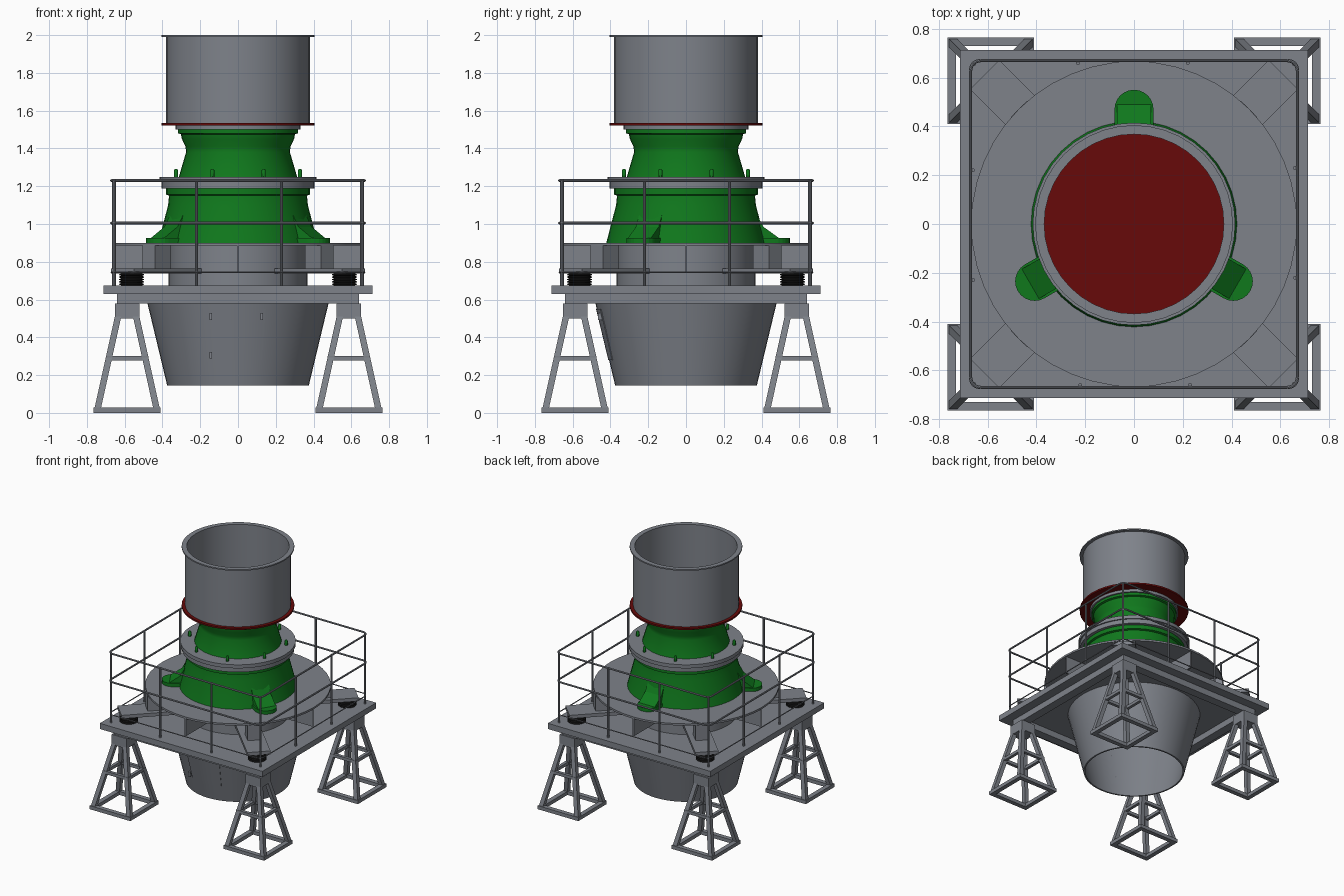
import bpy, bmesh
from math import pi, sin, cos, radians
from mathutils import Vector, Matrix

if "Cube" in bpy.data.objects:
    bpy.data.objects.remove(bpy.data.objects["Cube"])


def mat(name, rgb):
    m = bpy.data.materials.new(name)
    m.diffuse_color = (*rgb, 1)
    m.use_nodes = True
    m.node_tree.nodes["Principled BSDF"].inputs["Base Color"].default_value = m.diffuse_color
    return m


GREEN = mat("green_paint", (0.005, 0.19, 0.012))
RED = mat("red_seal", (0.135, 0.003, 0.003))
BLACK = mat("rubber", (0.01, 0.01, 0.01))
STEEL = mat("grey_steel", (0.21, 0.225, 0.255))


def finish(bm, name, material=STEEL, smooth=False):
    bmesh.ops.remove_doubles(bm, verts=bm.verts, dist=1e-5)
    bmesh.ops.recalc_face_normals(bm, faces=bm.faces)
    me = bpy.data.meshes.new(name)
    bm.to_mesh(me)
    bm.free()
    ob = bpy.data.objects.new(name, me)
    bpy.context.collection.objects.link(ob)
    me.materials.append(material)
    if smooth:
        bpy.ops.object.select_all(action='DESELECT')
        ob.select_set(True)
        bpy.context.view_layer.objects.active = ob
        bpy.ops.object.shade_smooth_by_angle(angle=radians(30))
    return ob


def lathe(name, profile, material=STEEL, at=(0, 0), segs=40, start=0, sweep=2 * pi):
    # Revolve (radius, z) points about a vertical axis
    bm = bmesh.new()
    vs = [bm.verts.new((r * cos(start), r * sin(start), z)) for r, z in profile]
    es = [bm.edges.new(p) for p in zip(vs, vs[1:])]
    bmesh.ops.spin(bm, geom=vs + es, cent=(0, 0, 0), axis=(0, 0, 1), angle=sweep, steps=segs)
    bmesh.ops.remove_doubles(bm, verts=bm.verts, dist=1e-5)
    if sweep < 6:
        bmesh.ops.holes_fill(bm, edges=bm.edges, sides=0)
    bmesh.ops.translate(bm, vec=(*at, 0), verts=bm.verts)
    return finish(bm, name, material, True)


def prism(name, pts, vec, rot=0, material=STEEL):
    # Extrude a flat outline along vec, then turn it about z
    bm = bmesh.new()
    f = bm.faces.new([bm.verts.new(p) for p in pts])
    ext = bmesh.ops.extrude_face_region(bm, geom=[f])["geom"]
    bmesh.ops.translate(bm, vec=vec, verts=[v for v in ext if isinstance(v, bmesh.types.BMVert)])
    bmesh.ops.rotate(bm, matrix=Matrix.Rotation(rot, 3, 'Z'), verts=bm.verts)
    return finish(bm, name, material)


def box(name, x, y, z, rot=0, material=STEEL, lean=(0, 0)):
    pts = [(x[0], y[0], z[0]), (x[1], y[0], z[0]), (x[1], y[1], z[0]), (x[0], y[1], z[0])]
    return prism(name, pts, (*lean, z[1] - z[0]), rot, material)


def pipes(name, segments, radius):
    # Straight round bars between point pairs, joined in one object
    bm = bmesh.new()
    for a, b in segments:
        d = b - a
        m = Matrix.Translation((a + b) / 2) @ d.to_track_quat('Z', 'Y').to_matrix().to_4x4()
        bmesh.ops.create_cone(bm, cap_ends=True, segments=8, radius1=radius,
                              radius2=radius, depth=d.length, matrix=m)
    return finish(bm, name, smooth=True)


# Feed hopper and seal
lathe("feed_hopper", [(.368, 1.535), (.38, 1.535), (.38, 1.99), (.405, 1.99), (.405, 2),
                      (.368, 2), (.368, 1.535)])
lathe("hopper_seal", [(0, 1.522), (.405, 1.522), (.405, 1.535), (0, 1.535)], RED)
lathe("top_ring", [(0, 1.5), (.33, 1.5), (.33, 1.522), (0, 1.522)])

# Crusher body
lathe("upper_shell", [(0, 1.5), (.317, 1.5), (.317, 1.48), (.302, 1.475), (.297, 1.45),
                      (.278, 1.41), (.275, 1.38), (.313, 1.25), (0, 1.25)], GREEN)
lathe("clamp_flange", [(0, 1.25), (.415, 1.25), (.415, 1.222), (.405, 1.222), (.405, 1.187), (0, 1.187)])
lathe("lower_shell", [(0, 1.187), (.38, 1.187), (.38, 1.155), (.365, 1.15), (.37, 1.1),
                      (.422, .9), (0, .9)], GREEN)
for i in range(8):
    a = radians(22.5 + 45 * i)
    lathe("flange_pin", [(0, 1.25), (.011, 1.25), (.011, 1.283), (.006, 1.292), (0, 1.292)],
          GREEN, (.355 * cos(a), .355 * sin(a)), 12)

# Support lugs: rounded pad with a wedge against the shell
for deg in (90, 210, 330):
    arc = [(.47 + .08 * cos(t), .08 * sin(t), .9) for t in [-pi / 2 + pi * k / 12 for k in range(13)]]
    prism("lug_pad", [(.36, -.08, .9)] + arc + [(.36, .08, .9)], (0, 0, .027), radians(deg), GREEN)
    prism("lug_wedge", [(.33, -.07, .92), (.5, -.07, .92), (.41, -.07, .985), (.375, -.07, 1.05), (.33, -.07, 1.05)],
          (0, .14, 0), radians(deg), GREEN)

# Deck disc, drum and radial ribs
lathe("deck_disc", [(0, .885), (.667, .885), (.667, .9), (0, .9)], segs=48)
lathe("deck_drum", [(0, .675), (.367, .675), (.367, .885), (0, .885)])
for k in range(4):
    a = k * pi / 2
    box("deck_rib", (.36, .66), (-.006, .006), (.745, .886), a)
    d = a + pi / 4
    # Diagonal arm on a rubber spring
    box("arm_box", (.55, .667), (-.047, .047), (.765, .886), d)
    box("arm_plate", (.36, .865), (-.085, .085), (.738, .765), d)
    prof = [(0, .675)]
    for i in range(5):
        z = .675 + i * .0126
        prof += [(.055, z), (.066, z + .004), (.066, z + .008), (.055, z + .0126)]
    lathe("spring", prof + [(0, .738)], BLACK, (.797 * cos(d), .797 * sin(d)), 24)

# Platform with discharge opening and perimeter frame
plate = box("platform", (-.713, .713), (-.713, .713), (.63, .675))
cutter = lathe("opening_cutter", [(0, .5), (.475, .5), (.475, .66), (0, .66)], segs=48)
cutter.hide_render = True
cutter.hide_viewport = True
mod = plate.modifiers.new("opening", 'BOOLEAN')
mod.object = cutter
mod.operation = 'DIFFERENCE'
for k in range(4):
    box("frame_beam", (-.64, .64), (-.64, -.57), (.58, .63), k * pi / 2)

# Discharge cone with door, hinges and latch
lathe("discharge_cone", [(.375, .145), (.492, .632), (.48, .632), (.363, .145), (.375, .145)], segs=48)
r = lambda z: .375 + (z - .145) * .24
lathe("access_door", [(r(.28), .28), (r(.28) + .004, .28), (r(.55) + .004, .55), (r(.55), .55), (r(.28), .28)],
      segs=12, start=radians(-108), sweep=radians(36))
for x, z in ((-.145, .51), (-.145, .305), (.125, .51)):
    y = -(r(z) ** 2 - x * x) ** .5
    box("door_fitting", (x - .007, x + .007), (y - .02, y + .01), (z - .018, z + .018))

# Four splayed legs with foot and middle frames
for sx in (-1, 1):
    for sy in (-1, 1):
        cx, cy = .587 * sx, .587 * sy
        box("leg_cap", (cx - .065, cx + .065), (cy - .065, cy + .065), (.5, .58))
        for s in (-1, 1):
            for t in (-1, 1):
                x, y = cx + .161 * s, cy + .161 * t
                box("leg_post", (x - .017, x + .017), (y - .017, y + .017), (0, .51),
                    lean=(-.113 * s, -.113 * t))
            for name, h, w, z in (("foot", .178, .036, (0, .028)), ("mid", .113, .024, (.278, .302))):
                e = sorted((s * h, s * (h - w)))
                box(f"leg_{name}_bar", (cx + e[0], cx + e[1]), (cy - h, cy + h), z)
                box(f"leg_{name}_bar", (cx - h, cx + h), (cy + e[0], cy + e[1]), z)

# Guard rails with rounded corners
for z in (.745, 1.005, 1.23):
    loop = []
    for k in range(4):
        c = Matrix.Rotation(k * pi / 2, 3, 'Z') @ Vector((.63, .63, z))
        loop += [c + Vector((.04 * cos(t), .04 * sin(t), 0))
                 for t in [k * pi / 2 + j * pi / 8 for j in range(5)]]
    pipes("guard_rail", list(zip(loop, loop[1:] + loop[:1])), .004 if z < 1 else .007)
posts = []
for k in range(4):
    m = Matrix.Rotation(k * pi / 2, 3, 'Z')
    for x in (-.655, -.22, .23):
        y = -.655 if x < -.5 else -.66
        posts.append((m @ Vector((x, y, .67)), m @ Vector((x, y, 1.23))))
pipes("guard_posts", posts, .008)
